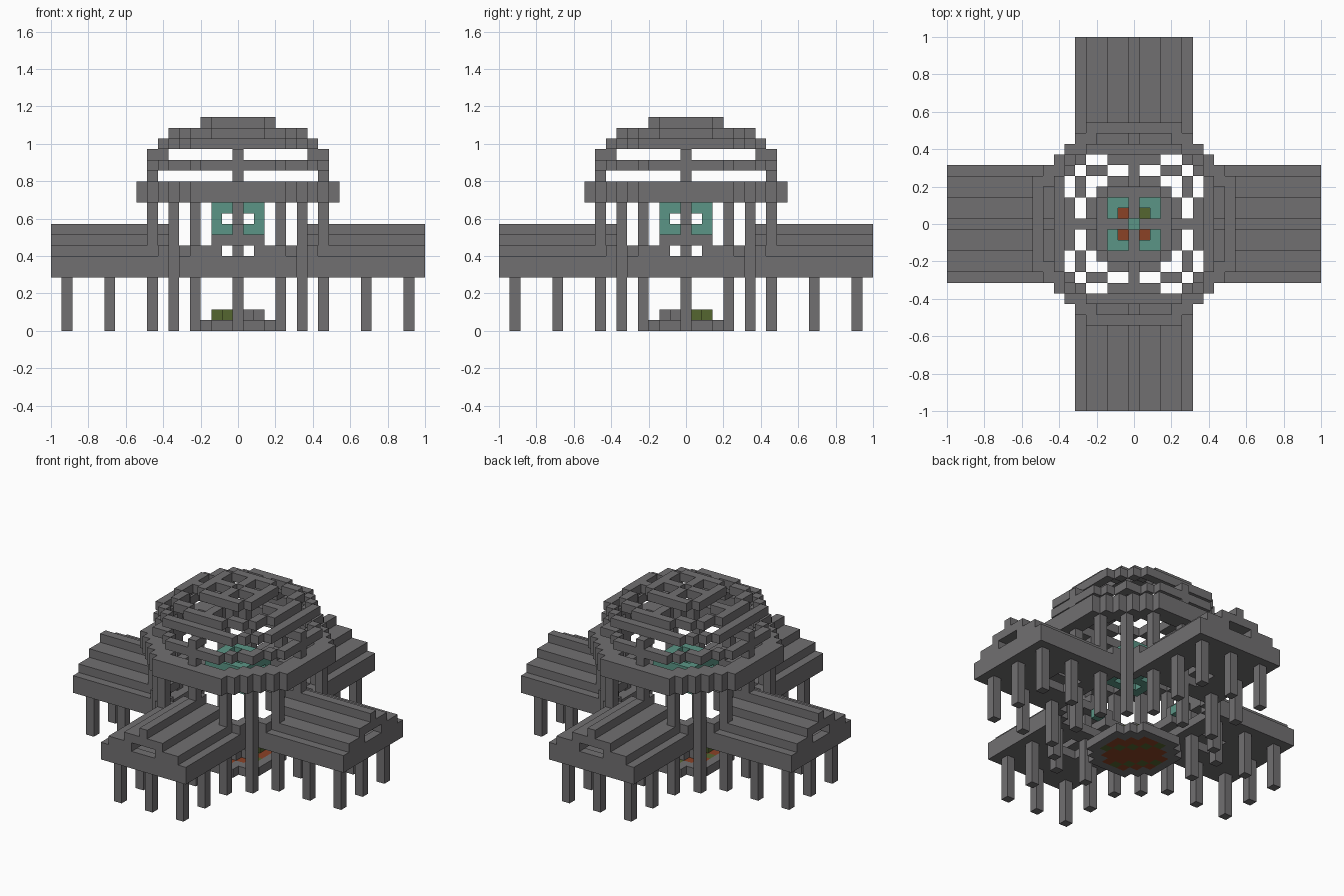
import bpy
import bmesh
from mathutils import Vector

if "Cube" in bpy.data.objects:
    bpy.data.objects.remove(bpy.data.objects["Cube"], do_unlink=True)

U = 2 / 35          # edge of one building block
cells = {}          # block position -> (part, colour)


def material(name, rgb):
    m = bpy.data.materials.new(name)
    m.use_nodes = True
    m.diffuse_color = (*rgb, 1)
    m.node_tree.nodes["Principled BSDF"].inputs["Base Color"].default_value = (*rgb, 1)
    return m


MATS = {
    "stone": material("stone grey", (0.166, 0.16, 0.166)),
    "teal": material("teal", (0.105, 0.301, 0.238)),
    "orange": material("burnt orange", (0.26, 0.054, 0.019)),
    "olive": material("olive green", (0.091, 0.133, 0.03)),
}


def put(part, x, y, z, colour="stone"):
    cells.setdefault((x, y, z), (part, colour))


def put4(part, x, y, z, colour="stone"):
    """One block on each of the four sides."""
    for _ in range(4):
        put(part, x, y, z, colour)
        x, y = -y, x


def column(part, x, y, z0, z1):
    for z in range(z0, z1):
        put4(part, x, y, z)


def ring(part, layers, rule):
    """Blocks in the given layers whose plan position meets the rule."""
    for x in range(-9, 10):
        for y in range(-9, 10):
            if rule(x, y, x * x + y * y):
                for z in layers:
                    put(part, x, y, z)


# Pillars around the centre
column("tall_pillars", 8, 0, 0, 17)
for px, py in ((8, 4), (8, -4), (6, 6)):
    column("pillars", px, py, 0, 12)

# Four wings with stepped gable roofs, hollow inside
ROOF = {5: 5, 6: 5, 7: 4, 8: 2, 9: 0}
HOLLOW = {6: 3, 7: 1}
for z, half in ROOF.items():
    for x in range(7, 18):
        for y in range(-half, half + 1):
            hollow = z in HOLLOW and abs(y) <= HOLLOW[z] and (x < 17 or z == 7)
            hatch = z == 5 and 9 <= x <= 11 and abs(y) <= 1
            if not hollow and not hatch:
                put4("wings", x, y, z)

# Stilts under the wings
for x, y in ((16, -4), (16, 0), (16, 4), (12, -4), (12, 4)):
    column("stilts", x, y, 0, 5)

# Corner walls joining the wings, and the wide upper ring
ring("corner_walls", range(5, 8), lambda x, y, r: 60 <= r <= 75 and min(abs(x), abs(y)) >= 5)
ring("upper_ring", (12, 13), lambda x, y, r: 60 <= r <= 97)

# Open dome: hoops, posts and cross ribs
ring("dome_hoop_low", (15,), lambda x, y, r: 60 <= r <= 73)
put4("dome_posts", 7, 0, 16)
ring("dome_hoop_middle", (17,),
     lambda x, y, r: (max(abs(x), abs(y)) == 7 and r <= 65) or r == 61)
ring("dome_hoop_high", (18,), lambda x, y, r: 33 <= r <= 41)
ring("dome_crown", (19,), lambda x, y, r: 9 <= r <= 13)
for x in (4, 5):
    put4("dome_ribs", x, 0, 18)
for x in (1, 2):
    put4("dome_ribs", x, 0, 19)

# Teal lattice hanging in the middle, and a teal lamp at each wing
for z in (9, 10, 11):
    for x in range(-2, 3):
        for y in range(-2, 3):
            corner = abs(x) == 2 and abs(y) == 2
            opening = abs(x) == 1 and abs(y) == 1
            if corner or (z != 10 and not opening):
                put("lattice", x, y, z, "teal")
put4("wing_lamps", 6, 0, 7, "teal")

# Round base with a patterned floor and a few low blocks
for x in range(-4, 5):
    for y in range(-4, 5):
        r = x * x + y * y
        if r <= 20:
            floor = "olive" if (x + y) % 5 == 2 else "orange"
            put("base", x, y, 0, "stone" if r >= 13 else floor)
for s in (1, -1):
    put("floor_blocks", -s, -2 * s, 1, "olive")
    put("floor_blocks", 2 * s, s, 1, "olive")
    put("floor_blocks", s, -2 * s, 1)
    put("floor_blocks", 2 * s, -s, 1)


def build(part):
    """Mesh of a part, with only the exposed block faces."""
    bm = bmesh.new()
    verts, used = {}, []
    for cell, (owner, colour) in cells.items():
        if owner != part:
            continue
        if colour not in used:
            used.append(colour)
        for axis in range(3):
            for side in (0, 1):
                near = list(cell)
                near[axis] += 2 * side - 1
                if tuple(near) in cells:
                    continue
                quad = []
                for a, b in ((0, 0), (1, 0), (1, 1), (0, 1)):
                    p = list(cell)
                    p[axis] += side
                    p[(axis + 1) % 3] += a
                    p[(axis + 2) % 3] += b
                    key = tuple(p)
                    if key not in verts:
                        verts[key] = bm.verts.new((Vector(key) - Vector((0.5, 0.5, 0))) * U)
                    quad.append(verts[key])
                face = bm.faces.new(quad if side else quad[::-1])
                face.material_index = used.index(colour)
    mesh = bpy.data.meshes.new(part)
    bm.to_mesh(mesh)
    bm.free()
    for colour in used:
        mesh.materials.append(MATS[colour])
    bpy.context.collection.objects.link(bpy.data.objects.new(part, mesh))


for part_name in dict.fromkeys(owner for owner, _ in cells.values()):
    build(part_name)
